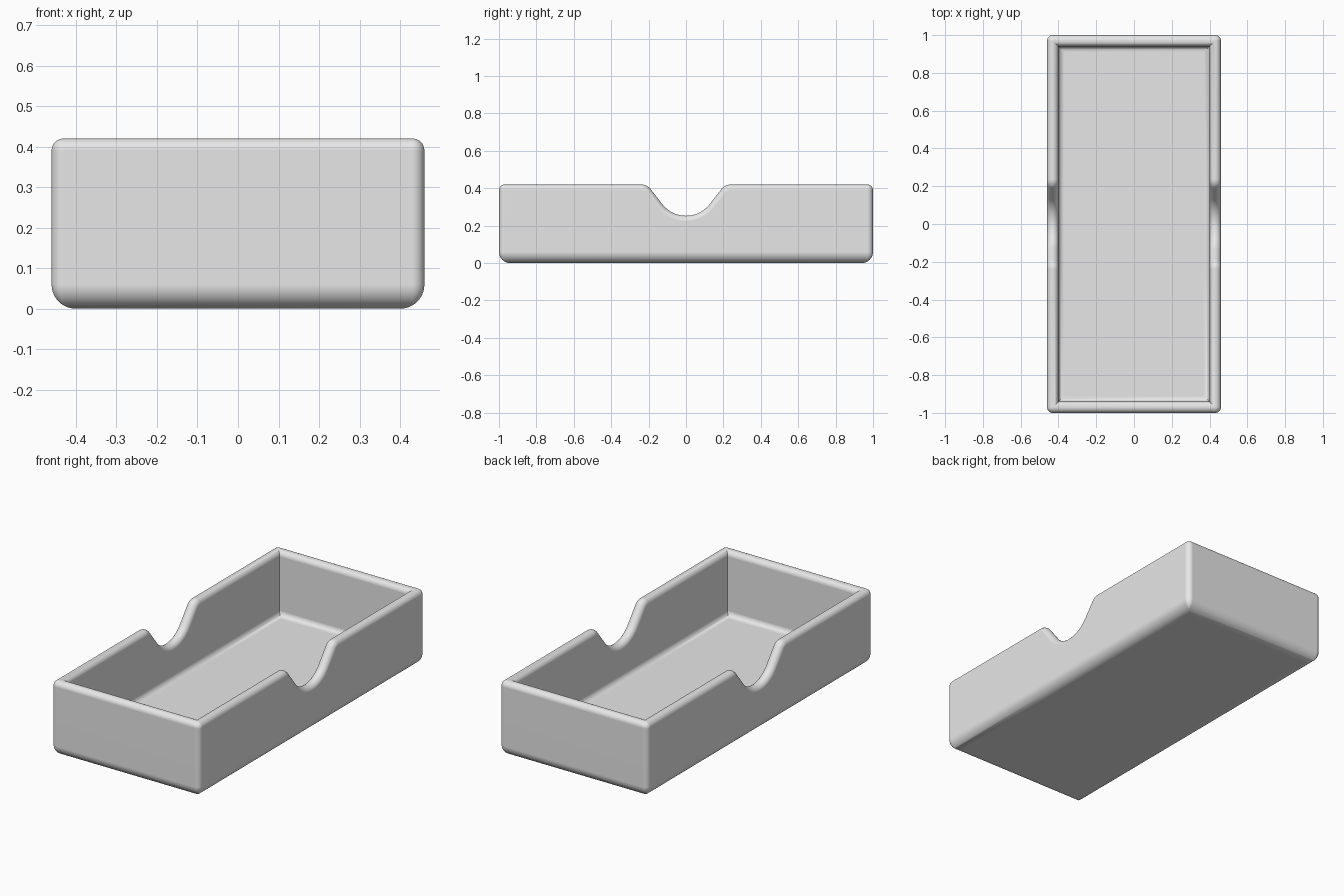
import bpy
import bmesh
from math import sin, cos, tan, radians, pi
from mathutils import Vector

cube = bpy.data.objects.get("Cube")
if cube:
    bpy.data.objects.remove(cube, do_unlink=True)

HALF_X, HALF_Y, HEIGHT = 0.46, 1.0, 0.42
RIM = 0.03                      # rim radius, half the wall thickness
BASE_R = 0.06                   # rounding under the tray
FLOOR_Z, FLOOR_R = 0.06, 0.03   # inside floor and its fillet
CX, CY = HALF_X - RIM, HALF_Y - RIM
UP = Vector((0, 0, 1))


def sweep(start, end, count):
    return [start + (end - start) * i / count for i in range(count + 1)]


def notch_half():
    """Top edge of one notch half: (y, z, slope angle), centre outwards."""
    low, big, small, slope = 0.253, 0.16, 0.06, radians(52)
    pts = [(big * sin(a), low + big * (1 - cos(a)), a) for a in sweep(0, slope, 14)]
    y0, z0, _ = pts[-1]
    z1 = HEIGHT - small * (1 - cos(slope))
    y1 = y0 + (z1 - z0) / tan(slope)
    y_end = y1 + small * sin(slope)
    pts += [(y_end - small * sin(a), HEIGHT - small * (1 - cos(a)), a)
            for a in sweep(slope, 0, 10)]
    return pts


def half_stations():
    """Wall stations: rim centre, outward direction, inward mitre, rim up."""
    side = Vector((1, 0, 0))
    half = notch_half()
    profile = [(-y, z, -a) for y, z, a in reversed(half[1:])] + half
    result = []
    for y, z, a in profile:
        up = Vector((0, -sin(a), cos(a)))
        result.append((Vector((CX, y, z)) - up * RIM, side, side, up))
    # rounded vertical corner, mitred on the inside
    for a in sweep(0, pi / 2, 8):
        result.append((Vector((CX, CY, HEIGHT - RIM)),
                       Vector((cos(a), sin(a), 0)), Vector((1, 1, 0)), UP))
    # second corner on the same long side's opposite end
    for a in sweep(pi / 2, pi, 8):
        result.append((Vector((-CX, CY, HEIGHT - RIM)),
                       Vector((cos(a), sin(a), 0)), Vector((-1, 1, 0)), UP))
    return result


def section(centre, out, mitre, up):
    """Wall cross-section from the underside, over the rim, to the floor."""
    def at(d, z):
        p = centre + (out if d > 0 else mitre) * d
        return Vector((p.x, p.y, z))

    pts = [at(RIM - BASE_R + BASE_R * sin(a), BASE_R * (1 - cos(a)))
           for a in sweep(0, pi / 2, 10)]
    for b in sweep(0, pi, 16):
        d = RIM * cos(b)
        pts.append(centre + (out if d > 0 else mitre) * d + up * RIM * sin(b))
    pts += [at(-RIM - FLOOR_R * (1 - cos(a)), FLOOR_Z + FLOOR_R * (1 - sin(a)))
            for a in sweep(0, pi / 2, 6)]
    return pts


# Tray shell: loft the sections around the perimeter
rows = [section(*s) for s in half_stations()]
rows += [[Vector((-p.x, -p.y, p.z)) for p in row] for row in rows]
bm = bmesh.new()
grid = [[bm.verts.new(p) for p in row] for row in rows]
for i, row in enumerate(grid):
    nxt = grid[(i + 1) % len(grid)]
    for j in range(len(row) - 1):
        bm.faces.new((row[j], nxt[j], nxt[j + 1], row[j + 1]))
bmesh.ops.remove_doubles(bm, verts=bm.verts[:], dist=0.00005)

# Floor and underside
bmesh.ops.holes_fill(bm, edges=[e for e in bm.edges if e.is_boundary], sides=0)
bmesh.ops.recalc_face_normals(bm, faces=bm.faces[:])
mesh = bpy.data.meshes.new("tray")
bm.to_mesh(mesh)
bm.free()

tray = bpy.data.objects.new("tray", mesh)
bpy.context.collection.objects.link(tray)

# Light grey material
grey = bpy.data.materials.new("light_grey")
grey.use_nodes = True
colour = (0.8, 0.8, 0.8, 1)
grey.diffuse_color = colour
grey.node_tree.nodes["Principled BSDF"].inputs["Base Color"].default_value = colour
mesh.materials.append(grey)

# Smooth shading with crisp inner mitres
bpy.context.view_layer.objects.active = tray
tray.select_set(True)
bpy.ops.object.shade_smooth_by_angle(angle=radians(35))
weighted = tray.modifiers.new("weighted_normals", 'WEIGHTED_NORMAL')
weighted.keep_sharp = True
